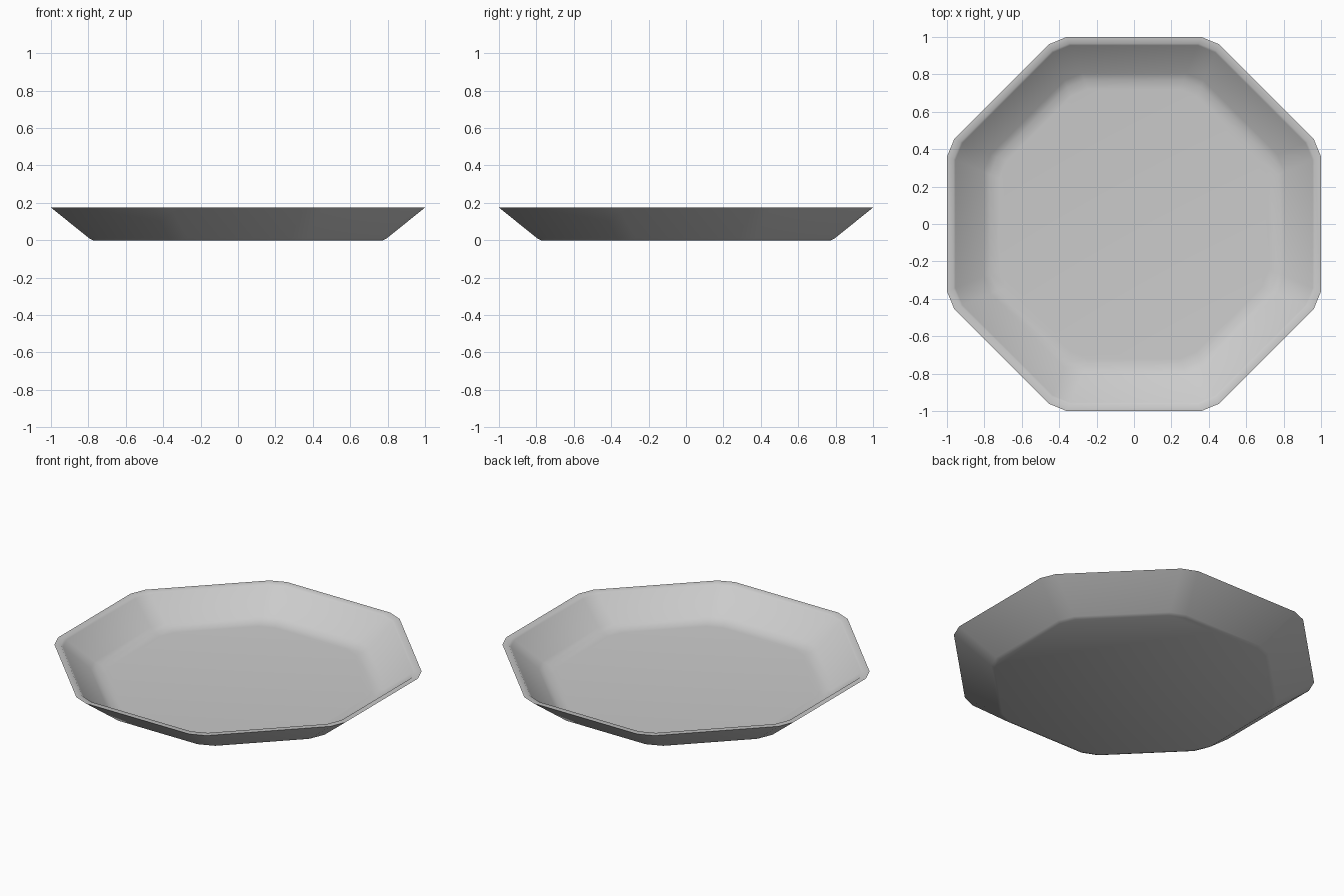
import bpy, bmesh, math

if "Cube" in bpy.data.objects:
    bpy.data.objects.remove(bpy.data.objects["Cube"], do_unlink=True)

grey = bpy.data.materials.new("light_grey")
grey.use_nodes = True
colour = (0.6, 0.6, 0.6, 1)
grey.diffuse_color = colour
grey.node_tree.nodes["Principled BSDF"].inputs["Base Color"].default_value = colour


def octagon_ring(bm, apothem, z, cut=0.054):
    """Octagon with flats on the axes and every corner cut off."""
    half = apothem * math.tan(math.pi / 8) - cut
    ring = []
    for i in range(8):
        a = i * math.pi / 4
        c, s = math.cos(a), math.sin(a)
        for t in (-half, half):
            ring.append(bm.verts.new((apothem * c - t * s, apothem * s + t * c, z)))
    return ring


# Section through the wall: underside, outer wall, rim, inner wall, floor
profile = [(0.775, 0.0), (0.795, 0.01), (1.0, 0.175), (0.965, 0.175),
           (0.955, 0.165), (0.805, 0.045), (0.77, 0.028), (0.72, 0.024)]

bm = bmesh.new()
rings = [octagon_ring(bm, r, z) for r, z in profile]
for lower, upper in zip(rings, rings[1:]):
    n = len(lower)
    for i in range(n):
        j = (i + 1) % n
        bm.faces.new((lower[i], lower[j], upper[j], upper[i]))
bm.faces.new(rings[0])
bm.faces.new(rings[-1])
bmesh.ops.recalc_face_normals(bm, faces=bm.faces)

mesh = bpy.data.meshes.new("plate")
bm.to_mesh(mesh)
bm.free()
mesh.materials.append(grey)
plate = bpy.data.objects.new("plate", mesh)
bpy.context.collection.objects.link(plate)

# Soft corners, with a crisp outer rim
bpy.ops.object.select_all(action="DESELECT")
plate.select_set(True)
bpy.context.view_layer.objects.active = plate
bpy.ops.object.shade_smooth_by_angle(angle=math.radians(50))
